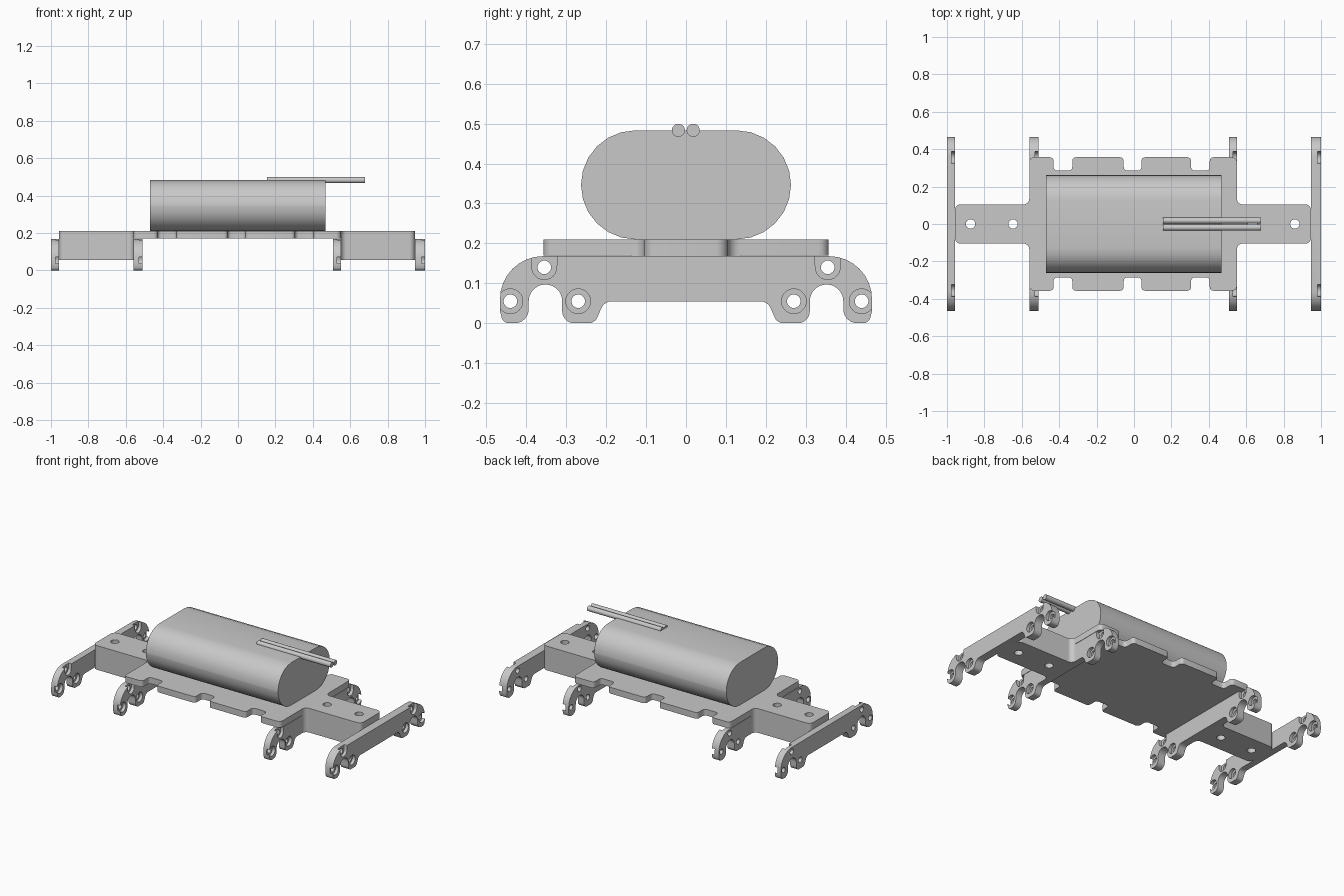
import bpy, bmesh, math
from mathutils import Vector, Matrix

cube = bpy.data.objects.get("Cube")
if cube:
    bpy.data.objects.remove(cube, do_unlink=True)

GREY = (0.58, 0.58, 0.58, 1)
grey = bpy.data.materials.new("plain grey")
grey.use_nodes = True
grey.diffuse_color = GREY
grey.node_tree.nodes["Principled BSDF"].inputs["Base Color"].default_value = GREY


def rounded(corners, steps=8):
    """Turn (u, v, radius) corners into an outline with filleted corners."""
    out = []
    for i, (u, v, r) in enumerate(corners):
        p = Vector((u, v))
        if r == 0:
            out.append(p)
            continue
        a = (Vector(corners[i - 1][:2]) - p).normalized()
        b = (Vector(corners[(i + 1) % len(corners)][:2]) - p).normalized()
        half = a.angle(b) / 2
        centre = p + (a + b).normalized() * r / math.sin(half)
        start = (p + a * r / math.tan(half) - centre).normalized()
        end = (p + b * r / math.tan(half) - centre).normalized()
        # blend the two unit spokes by angle
        sweep = start.angle(end)
        for k in range(steps + 1):
            t = k / steps
            spoke = start * math.sin((1 - t) * sweep) + end * math.sin(t * sweep)
            out.append(centre + spoke * r / math.sin(sweep))
    return [p for i, p in enumerate(out) if (p - out[i - 1]).length > 1e-4]


def finish(name, bm):
    bmesh.ops.recalc_face_normals(bm, faces=bm.faces)
    mesh = bpy.data.meshes.new(name)
    bm.to_mesh(mesh)
    bm.free()
    obj = bpy.data.objects.new(name, mesh)
    bpy.context.collection.objects.link(obj)
    mesh.materials.append(grey)
    return obj


def prism(name, outline, axis, lo, hi):
    """Extrude an outline along x (points are y, z) or z (points are x, y)."""
    place = (lambda p, h: (h, p.x, p.y)) if axis == "x" else (lambda p, h: (p.x, p.y, h))
    bm = bmesh.new()
    face = bm.faces.new([bm.verts.new(place(p, lo)) for p in outline])
    move = bmesh.ops.extrude_face_region(bm, geom=[face])["geom"]
    step = Vector(place(Vector((0, 0)), hi - lo))
    bmesh.ops.translate(bm, vec=step, verts=[v for v in move if isinstance(v, bmesh.types.BMVert)])
    return finish(name, bm)


def cylinder(name, axis, centre, radius, length, sides=24):
    turn = Matrix.Rotation(math.pi / 2, 4, "Y") if axis == "x" else Matrix()
    bm = bmesh.new()
    bmesh.ops.create_cone(bm, cap_ends=True, segments=sides, radius1=radius, radius2=radius,
                          depth=length, matrix=Matrix.Translation(centre) @ turn)
    return finish(name, bm)


def cut(obj, cutters):
    """Subtract the cutters, keep the result and discard the helpers."""
    for c in cutters:
        c.hide_render = True
        mod = obj.modifiers.new("cut", "BOOLEAN")
        mod.operation, mod.solver, mod.object = "DIFFERENCE", "EXACT", c
    graph = bpy.context.evaluated_depsgraph_get()
    mesh = bpy.data.meshes.new_from_object(obj.evaluated_get(graph))
    obj.modifiers.clear()
    obj.data = mesh
    for c in cutters:
        bpy.data.objects.remove(c, do_unlink=True)
    return obj


def smooth(obj):
    bpy.ops.object.select_all(action="DESELECT")
    obj.select_set(True)
    bpy.context.view_layer.objects.active = obj
    bpy.ops.object.shade_smooth_by_angle(angle=math.radians(35))


parts = []

# Deck plate with notched long edges
L, R, EDGE, NOTCH = -0.56, 0.55, 0.357, 0.285
side = [(L, EDGE, 0.025)]
for a, b in ((-0.43, -0.33), (-0.055, 0.04), (0.305, 0.405)):
    side += [(a, EDGE, 0.02), (a, NOTCH, 0.02), (b, NOTCH, 0.02), (b, EDGE, 0.02)]
side.append((R, EDGE, 0.025))
deck = side + [(x, -y, r) for x, y, r in reversed(side)]
parts.append(prism("deck_plate", rounded(deck, 5), "z", 0.17, 0.21))

# End arms, filleted into the deck, each with two through holes
for label, outer, inner, holes in (("right", -0.957, L, (-0.874, -0.647)),
                                   ("left", 0.946, R, (0.633, 0.86))):
    flank = [(outer, 0.105, 0.03), (inner, 0.105, 0.03), (inner, 0.136, 0)]
    outline = rounded(flank + [(x, -y, r) for x, y, r in reversed(flank)])
    arm = prism(label + "_arm", outline, "z", 0.055, 0.21)
    parts.append(cut(arm, [cylinder("hole", "z", (x, 0, 0.13), 0.025, 0.4) for x in holes]))

# Cross bars with forked feet, bolt holes and counterbores
half = [(0.205, 0.055, 0.03), (0.228, 0, 0.025), (0.31, 0, 0.03), (0.31, 0.097, 0.042),
        (0.394, 0.097, 0.042), (0.394, 0, 0.035), (0.458, 0, 0.02), (0.466, 0.03, 0),
        (0.466, 0.168, 0.108)]
bar_outline = rounded(half + [(-y, z, r) for y, z, r in reversed(half)])
bolts = ((0.27, 0.055), (0.355, 0.14), (0.44, 0.055))
for name, lo, hi in (("right_outer_bar", -1, -0.957), ("right_inner_bar", -0.56, -0.51),
                     ("left_inner_bar", 0.507, 0.55), ("left_outer_bar", 0.946, 1)):
    bar = prism(name, bar_outline, "x", lo, hi)
    seat = hi - 0.02
    cutters = []
    for s in (-1, 1):
        for y, z in bolts:
            cutters.append(cylinder("bolt_hole", "x", (lo, s * y, z), 0.017, 0.3))
            cutters.append(cylinder("counterbore", "x", (seat + 0.05, s * y, z), 0.031, 0.1))
        y, z = bolts[1]
        slot = [Vector((s * y + dy, z + dz)) for dy, dz in
                ((-0.031, 0), (0.031, 0), (0.034, 0.06), (-0.034, 0.06))]
        cutters.append(prism("slot", slot, "x", seat, seat + 0.1))
    parts.append(cut(bar, cutters))

# Rounded pack on the deck
pack = [(s * 0.263, z, 0.1364) for s, z in ((-1, 0.21), (1, 0.21), (1, 0.483), (-1, 0.483))]
parts.append(prism("pack", rounded(pack, 6), "x", -0.47, 0.468))

# Twin leads lying on the pack
for label, y in (("front_lead", -0.019), ("back_lead", 0.018)):
    parts.append(cylinder(label, "x", (0.418, y, 0.483), 0.0165, 0.524, 20))

for part in parts:
    smooth(part)
